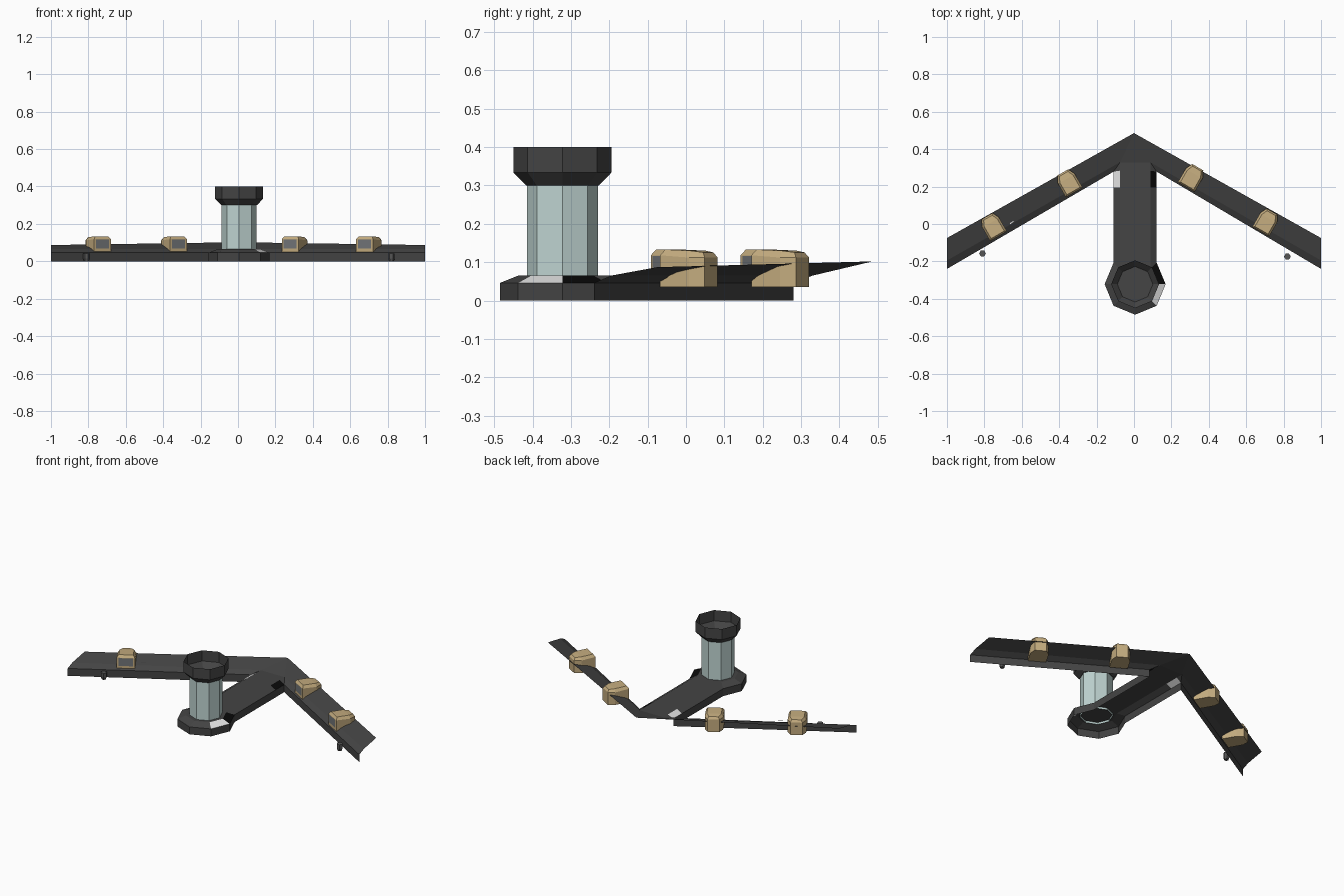
import bpy, bmesh, math
from mathutils import Matrix, Vector

if "Cube" in bpy.data.objects:
    bpy.data.objects.remove(bpy.data.objects["Cube"])


def mat(name, r, g, b):
    m = bpy.data.materials.new(name)
    m.diffuse_color = (r, g, b, 1)
    m.use_nodes = True
    m.node_tree.nodes["Principled BSDF"].inputs["Base Color"].default_value = m.diffuse_color
    return m


DARK = mat("dark_grey", .058, .058, .058)
TEAL = mat("pale_teal", .52, .66, .64)
TAN = mat("tan", .55, .41, .21)
GLASS = mat("window_grey", .17, .18, .19)
GUN = mat("mid_grey", .09, .09, .09)
WHITE = mat("white", 1, 1, 1)
BLACK = mat("black", .003, .003, .003)


def make(name, faces, mats, flip_check=True):
    """faces: list of (points, material index); shared corners are welded."""
    bm = bmesh.new()
    for pts, mi in faces:
        clean = []
        for p in pts:
            if not clean or (Vector(p) - Vector(clean[-1])).length > 1e-5:
                clean.append(p)
        if (Vector(clean[0]) - Vector(clean[-1])).length < 1e-5:
            clean.pop()
        f = bm.faces.new([bm.verts.new(p) for p in clean])
        f.material_index = mi
    bmesh.ops.remove_doubles(bm, verts=bm.verts, dist=1e-5)
    bmesh.ops.recalc_face_normals(bm, faces=bm.faces)
    me = bpy.data.meshes.new(name)
    bm.to_mesh(me)
    bm.free()
    for m in mats:
        me.materials.append(m)
    ob = bpy.data.objects.new(name, me)
    bpy.context.collection.objects.link(ob)
    return ob


def ring(n, r, z, c):
    return [(c[0] + r * math.cos(2 * math.pi * i / n),
             c[1] + r * math.sin(2 * math.pi * i / n), z) for i in range(n)]


def loft(rings, cap_first=False, cap_last=False):
    faces = []
    for a, b in zip(rings, rings[1:]):
        n = len(a)
        faces += [([a[i], a[(i + 1) % n], b[(i + 1) % n], b[i]], 0) for i in range(n)]
    if cap_first:
        faces.append((rings[0], 0))
    if cap_last:
        faces.append((rings[-1], 0))
    return faces


CX, CY = .006, -.322
C = (CX, CY)


def oct_pt(deg, r):
    a = math.radians(deg)
    return (CX + r * math.cos(a), CY + r * math.sin(a))


# Hull shell: outer edge and bevel inner edge, from left tip round to right tip
N, I = .115, .081
left = [((-1, -.24), (-1, -.195)),
        ((CX - N, .28), (CX - I, .33)),
        ((CX - N, .28), (CX - I, .285)),
        ((CX - N, .195), (CX - I, .195))]
right = [((1, -.24), (1, -.195))] + [((2 * CX - o[0], o[1]), (2 * CX - i[0], i[1]))
                                     for o, i in left[1:]]
base = [(oct_pt(d, .163), oct_pt(d, .115)) for d in (135, 180, 225, 270, 315, 360, 405)]
path = left + base + right[::-1]
Z1, Z2 = .046, .065
hull = []
paint = {2: 1, 8: 1, 9: 2, len(path) - 4: 2}     # white and black bevel panels
for k, ((o1, i1), (o2, i2)) in enumerate(zip(path, path[1:])):
    hull.append(([(*o1, Z1), (*o2, Z1), (*i2, Z2), (*i1, Z2)], paint.get(k, 0)))
    if o1 != o2:
        hull.append(([(*o1, 0), (*o2, 0), (*o2, Z1), (*o1, Z1)], 0))
top = [(*i, Z2) for o, i in path]
apex = (0, .486, .102)
n = len(top)
hull += [([top[0], top[1], apex, (-1, -.075, .087)], 0),
         ([top[n - 1], top[n - 2], apex, (1, -.075, .087)], 0),
         ([top[1], top[n - 2], apex], 0),
         ([top[1], top[2], top[n - 3], top[n - 2]], 0),
         ([top[2], top[3], top[n - 4], top[n - 3]], 0),
         ([top[3], top[4], top[n - 5], top[n - 4]], 0),
         (top[4:n - 4], 0)]
make("hull_and_wings", hull, [DARK, WHITE, BLACK])

# Small white marking on the left wing
mark = make("wing_marking", [([(-.668, .003, .0785), (-.662, -.004, .0785),
                               (-.64, .012, .0785), (-.646, .019, .0785)], 0)], [WHITE])

# Tower and open bowl on top
make("tower", loft([ring(8, .093, .052, C), ring(8, .093, .3, C)]), [TEAL])
make("tower_bowl", loft([ring(8, .095, .3, C), ring(8, .128, .334, C),
                         ring(8, .128, .4, C)], cap_first=True), [DARK])

# Pods on the wings with a front window
plan = [(-.052, -.062), (.052, -.062), (.052, .025), (.034, .062), (-.034, .062), (-.052, .025)]


def pod(name, x, y):
    low = [(u, v, .035) for u, v in plan]
    mid = [(u, v, .118 if v < 0 else .112) for u, v in plan]
    roof = [(u * .78, v * .85, .133 - max(0, v) * .12) for u, v in plan]
    faces = loft([low, mid, roof[:]], cap_first=True)
    faces += [([roof[0], roof[1], roof[2], roof[5]], 0),
              ([roof[2], roof[3], roof[4], roof[5]], 0)]
    body = make(name, faces, [TAN])
    window = make(name + "_window", [([(-.04, -.0635, .068), (.04, -.0635, .068),
                                       (.04, -.0635, .116), (-.04, -.0635, .116)], 0)], [GLASS])
    rot = math.radians(-30 if x > 0 else 30)
    for ob in (body, window):
        ob.data.transform(Matrix.Translation((x, y, 0)) @ Matrix.Rotation(rot, 4, 'Z'))


for i, (x, y) in enumerate([(-.755, -.012), (-.35, .222), (.31, .25), (.708, .012)]):
    pod(f"pod_{i + 1}", x, y)

# Small posts ahead of the wing edges
for i, c in enumerate([(-.81, -.157), (.82, -.174)]):
    make(f"wing_post_{i + 1}", loft([ring(6, .013, 0, c), ring(6, .018, .015, c),
                                     ring(6, .018, .042, c)], True, True), [GUN])
